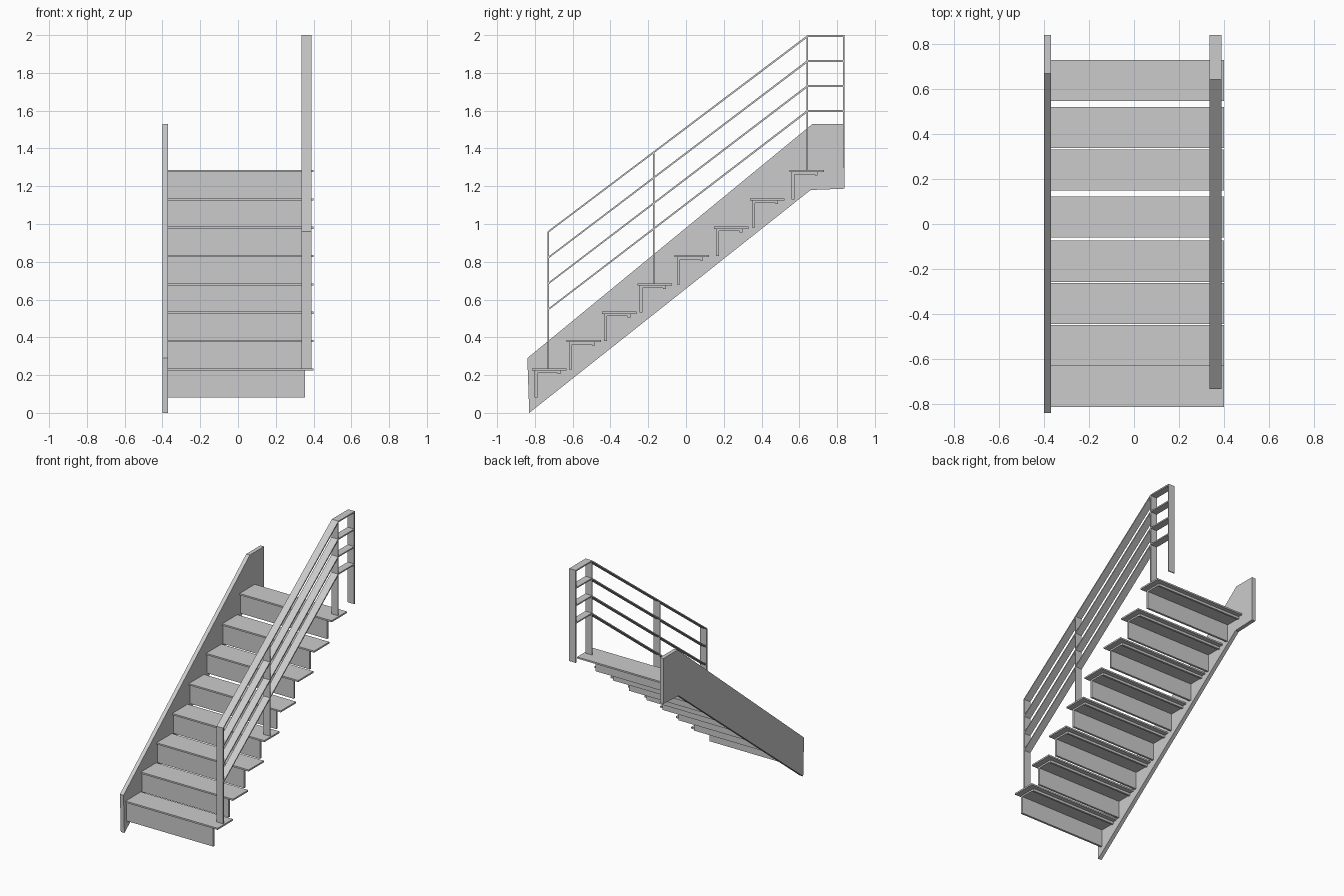
import bpy, bmesh

if "Cube" in bpy.data.objects:
    bpy.data.objects.remove(bpy.data.objects["Cube"])

def prism(name, pts, x0, x1):
    """Extrude a (y, z) outline between two x positions."""
    bm = bmesh.new()
    face = bm.faces.new([bm.verts.new((x0, y, z)) for y, z in pts])
    ext = bmesh.ops.extrude_face_region(bm, geom=[face])
    bmesh.ops.translate(bm, vec=(x1 - x0, 0, 0),
                        verts=[v for v in ext["geom"] if isinstance(v, bmesh.types.BMVert)])
    bmesh.ops.recalc_face_normals(bm, faces=bm.faces[:])
    me = bpy.data.meshes.new(name)
    bm.to_mesh(me)
    bm.free()
    ob = bpy.data.objects.new(name, me)
    bpy.context.collection.objects.link(ob)
    return ob

def box(name, y0, y1, z0, z1, x0, x1):
    return prism(name, [(y0, z0), (y1, z0), (y1, z1), (y0, z1)], x0, x1)

# Wall-side stringer
prism("stringer", [(-0.83, 0), (0.66, 1.18), (0.84, 1.187), (0.84, 1.53),
                   (0.67, 1.53), (-0.84, 0.29)], -0.40, -0.37)

# Treads, each with a folded riser bracket beneath
tread_fronts = [-0.815, -0.632, -0.445, -0.257, -0.06, 0.148, 0.338, 0.547]
for i, y in enumerate(tread_fronts):
    top = 0.236 + i * 0.15
    box(f"tread_{i + 1}", y, y + 0.183, top - 0.012, top, -0.372, 0.40)
    profile = [(0.012, -0.155), (0.028, -0.155), (0.028, -0.024), (0.135, -0.024),
               (0.135, -0.03), (0.15, -0.03), (0.15, -0.012), (0.012, -0.012)]
    prism(f"riser_{i + 1}", [(y + a, top + b) for a, b in profile], -0.372, 0.355)

# Flat-bar railing posts
RX0, RX1 = 0.335, 0.39
for i, (y, z0, z1) in enumerate([(-0.73, 0.23, 0.957), (-0.172, 0.675, 1.378),
                                 (0.643, 1.28, 1.997), (0.836, 1.30, 1.997)]):
    box(f"railing_post_{i + 1}", y - 0.004, y + 0.004, z0, z1, RX0, RX1)

# Handrail and three lower rails, sloped then level
for i in range(4):
    a, b = 0.96 - i * 0.137, 2.0 - i * 0.132
    t = 0.010
    name = "handrail" if i == 0 else f"lower_rail_{i}"
    prism(name, [(-0.734, a), (0.643, b), (0.84, b), (0.84, b - t),
                 (0.646, b - t), (-0.734, a - t)], RX0, RX1)
